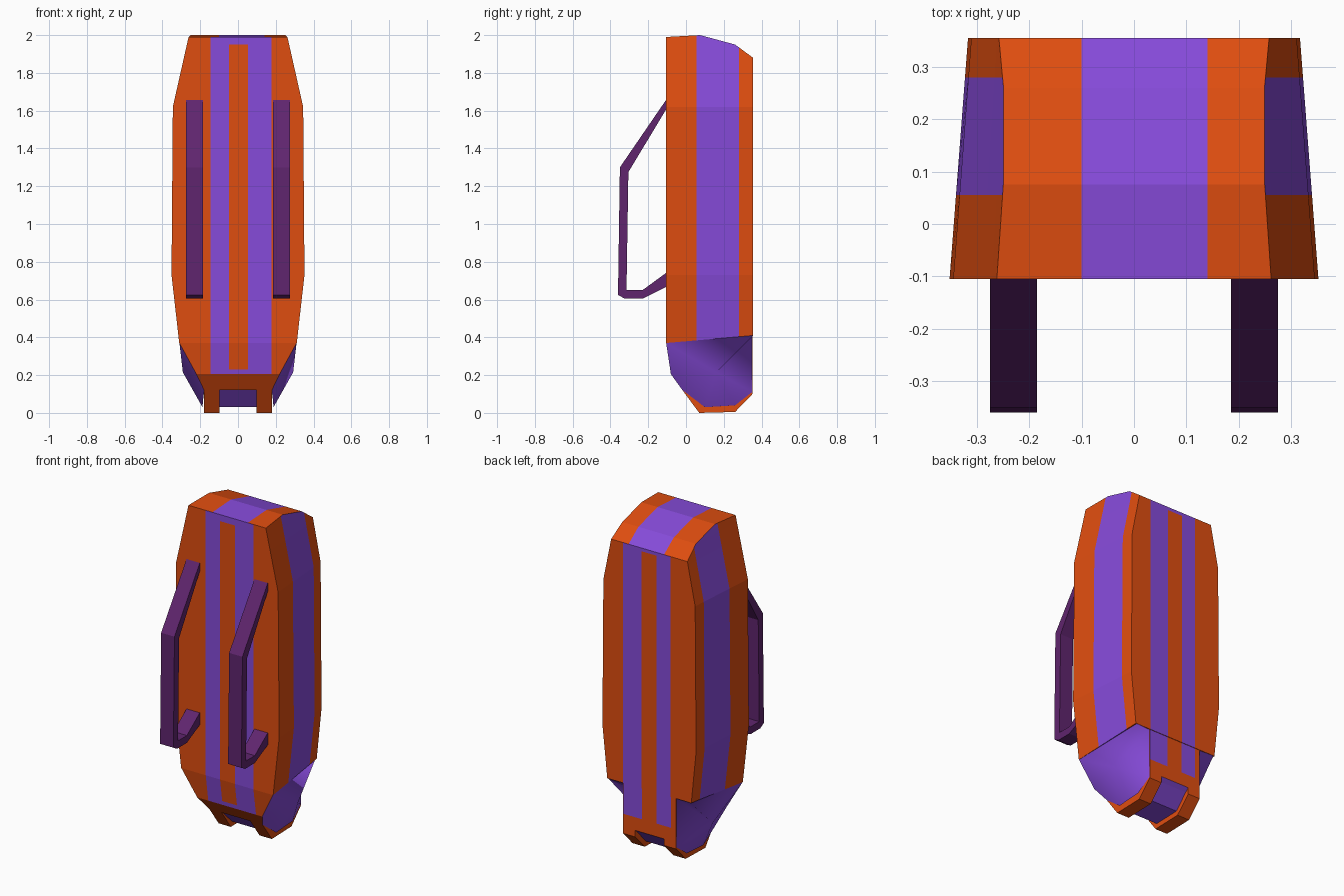
import bpy, bmesh
from mathutils import Vector

if "Cube" in bpy.data.objects:
    bpy.data.objects.remove(bpy.data.objects["Cube"])


def material(name, rgb):
    m = bpy.data.materials.new(name)
    m.diffuse_color = (*rgb, 1)
    m.use_nodes = True
    m.node_tree.nodes["Principled BSDF"].inputs["Base Color"].default_value = m.diffuse_color
    return m


MATS = [material("orange", (0.74, 0.075, 0.005)),
        material("purple", (0.24, 0.07, 0.70)),
        material("dark_plum", (0.115, 0.018, 0.155))]
ORANGE, PURPLE, PLUM = 0, 1, 2


def finish(bm, name, rule, smooth=False, mirror=False):
    """Turn a bmesh into an object, colouring each face by a rule."""
    bmesh.ops.recalc_face_normals(bm, faces=bm.faces)
    bm.normal_update()
    for f in bm.faces:
        f.material_index = rule(f.calc_center_median(), f.normal)
        f.smooth = smooth
    me = bpy.data.meshes.new(name)
    bm.to_mesh(me)
    bm.free()
    for m in MATS:
        me.materials.append(m)
    ob = bpy.data.objects.new(name, me)
    bpy.context.collection.objects.link(ob)
    if mirror:
        ob.modifiers.new("Mirror", 'MIRROR')
    return ob


def cut(bm, co, no, clear=False):
    geom = bm.verts[:] + bm.edges[:] + bm.faces[:]
    r = bmesh.ops.bisect_plane(bm, geom=geom, plane_co=co, plane_no=no,
                               clear_outer=clear, dist=1e-5)
    if clear:
        edges = [e for e in r["geom_cut"] if isinstance(e, bmesh.types.BMEdge)]
        bmesh.ops.edgenet_fill(bm, edges=edges)


def cut_stripes(bm, xs=(), ys=(), zs=()):
    for axis, values in enumerate((xs, ys, zs)):
        no = Vector((0, 0, 0))
        no[axis] = 1
        for v in values:
            cut(bm, no * v, no)


def side_prism(profile, x0, x1):
    """Extrude a (y, z) profile from x0 to x1."""
    bm = bmesh.new()
    a = [bm.verts.new((x0, y, z)) for y, z in profile]
    b = [bm.verts.new((x1, y, z)) for y, z in profile]
    bm.faces.new(a)
    bm.faces.new(b)
    for i in range(len(a)):
        j = (i + 1) % len(a)
        bm.faces.new((a[i], a[j], b[j], b[i]))
    return bm


STRIPES = (-0.145, -0.048, 0.052, 0.178)


def stripe(x, z, z0, z1):
    if STRIPES[1] < x < STRIPES[2] and z0 < z < z1:
        return ORANGE
    return PURPLE if STRIPES[0] < x < STRIPES[3] else ORANGE


# Main body: front outline tapered towards the back, top and bottom trimmed
FRONT, BACK = -0.105, 0.355
half = [(0.255, 2.02), (0.345, 1.62), (0.352, 0.73), (0.31, 0.36), (0.29, 0.30)]
outline = half + [(-x, z) for x, z in reversed(half)]
bm = bmesh.new()
fv = [bm.verts.new((x, FRONT, z)) for x, z in outline]
bv = [bm.verts.new((x * 0.9, BACK, z)) for x, z in outline]
bm.faces.new(fv)
bm.faces.new(bv)
for i in range(len(fv)):
    j = (i + 1) % len(fv)
    bm.faces.new((fv[i], fv[j], bv[j], bv[i]))
top = [(-0.105, 1.99), (0.075, 2.0), (0.26, 1.95), (0.355, 1.88)]
for (y0, z0), (y1, z1) in zip(top, top[1:]):
    cut(bm, (0, y0, z0), (0, z0 - z1, y1 - y0), True)
cut(bm, (0, FRONT, 0.37), (0, 0.04, -0.46), True)
cut_stripes(bm, STRIPES + (-0.1, 0.14), (0.055, 0.28), (1.86, 1.95))


def body_rule(c, n):
    if abs(n.y) > 0.9:
        return stripe(c.x, c.z, 0.2, 1.95 if n.y < 0 else 1.86)
    if n.z > 0.5:
        return PURPLE if -0.1 < c.x < 0.14 else ORANGE
    return PURPLE if 0.055 < c.y < 0.28 else ORANGE


finish(bm, "main_body", body_rule)

# Lower front panel and the sloping chin beneath it
bm = bmesh.new()
rows = [(0.31, FRONT, 0.37), (0.22, -0.08, 0.205), (0.18, -0.02, 0.122)]
rows = [(bm.verts.new((-x, y, z)), bm.verts.new((x, y, z))) for x, y, z in rows]
for a, b in zip(rows, rows[1:]):
    bm.faces.new((a[0], a[1], b[1], b[0]))
cut_stripes(bm, STRIPES, (), (0.23,))
finish(bm, "lower_front_panel", lambda c, n: stripe(c.x, c.z, 0.23, 2)
       if c.z > 0.205 else ORANGE)

# Rounded purple lower sides
pts = {"a0": (0.31, FRONT, 0.37), "a1": (0.277, BACK, 0.41),
       "b0": (0.22, -0.08, 0.205), "b1": (0.292, 0.16, 0.215),
       "c0": (0.18, -0.02, 0.122), "c1": (0.188, 0.10, 0.03),
       "c2": (0.188, 0.26, 0.04), "d0": (0.18, 0.35, 0.41),
       "d1": (0.18, 0.35, 0.11)}
bm = bmesh.new()
v = {k: bm.verts.new(p) for k, p in pts.items()}
for keys in ("a0 b0 b1", "a0 b1 a1", "b0 c0 c1 b1", "b1 c1 c2",
             "a1 b1 d0", "b1 c2 d1", "b1 d1 d0"):
    bm.faces.new([v[k] for k in keys.split()])
finish(bm, "lower_side", lambda c, n: PURPLE, smooth=True, mirror=True)


# Two feet with the back flap strips above them
def flap_rule(c, n):
    if n.y > 0.9 and c.z > 0.22:
        return stripe(c.x, c.z, 0.2, 2)
    return ORANGE


foot = [(-0.02, 0.122), (0.07, 0), (0.26, 0.005), (0.352, 0.1),
        (0.352, 0.41), (-0.02, 0.37)]
for name, x0, x1 in (("left_foot", -0.18, -0.097), ("right_foot", 0.097, 0.18)):
    bm = side_prism(foot, x0, x1)
    cut_stripes(bm, STRIPES, (), (0.22,))
    finish(bm, name, flap_rule)

# Recessed block between the feet
core = [(-0.015, 0.125), (0.08, 0.03), (0.25, 0.035), (0.33, 0.12),
        (0.352, 0.14), (0.352, 0.41), (-0.015, 0.37)]
bm = side_prism(core, -0.097, 0.097)
cut_stripes(bm, STRIPES, (), (0.22,))
finish(bm, "centre_block", lambda c, n: flap_rule(c, n) if n.y > 0.9 else PURPLE)

# Shoulder straps
strap = [(-0.10, 1.665), (-0.35, 1.30), (-0.36, 0.625), (-0.325, 0.605),
         (-0.23, 0.605), (-0.10, 0.67), (-0.10, 0.745), (-0.23, 0.65),
         (-0.315, 0.65), (-0.305, 1.275), (-0.10, 1.615)]
finish(side_prism(strap, 0.185, 0.275), "shoulder_strap",
       lambda c, n: PLUM, mirror=True)
